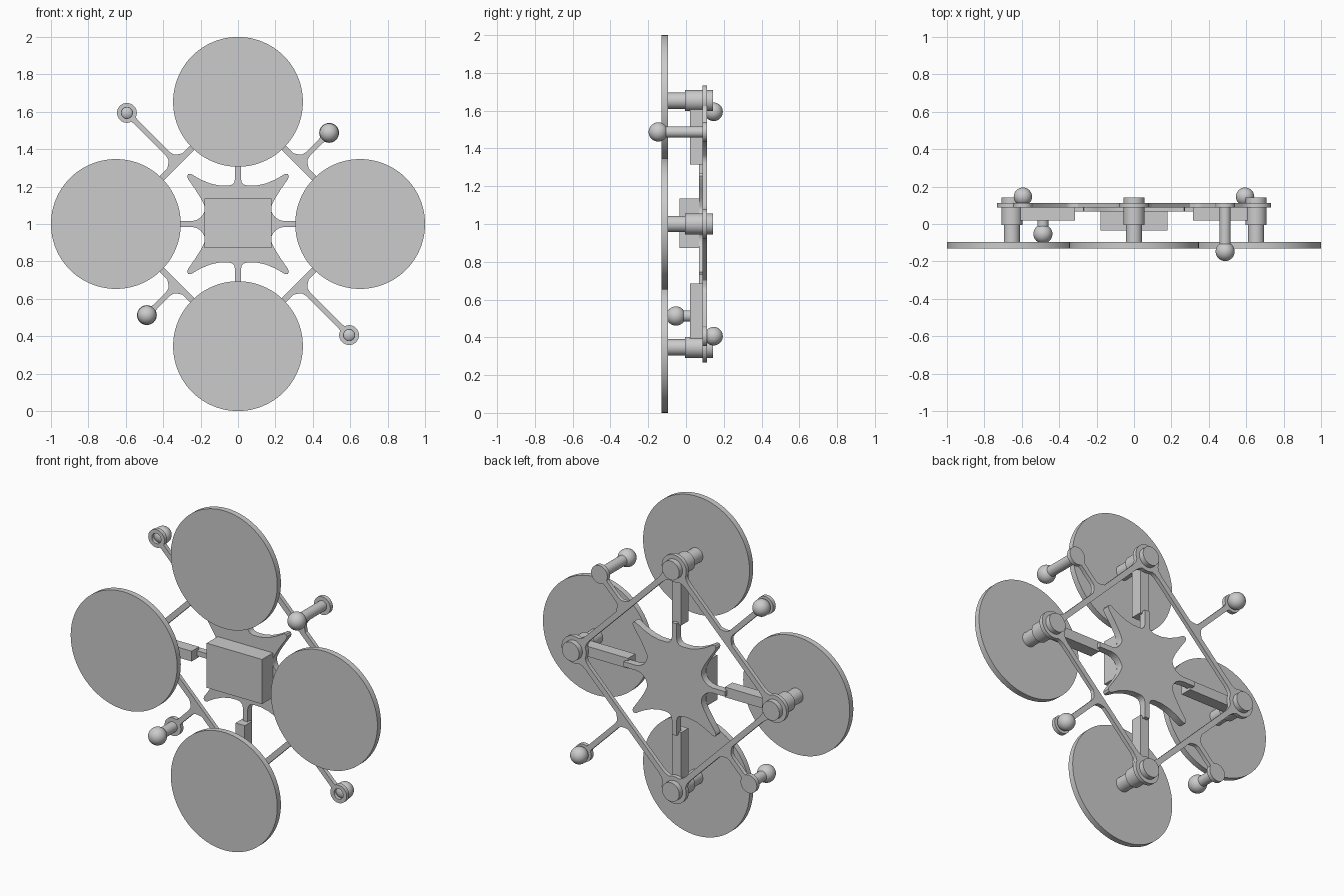
import bpy, bmesh
from math import cos, sin, pi, radians, hypot

if "Cube" in bpy.data.objects:
    bpy.data.objects.remove(bpy.data.objects["Cube"])

CZ = 1.0        # height of the drone centre
R = 0.653       # motor distance from centre
PY0, PY1 = 0.088, 0.112   # frame plate depth


def finish(name, bm, smooth=True):
    bmesh.ops.remove_doubles(bm, verts=bm.verts, dist=1e-5)
    bmesh.ops.recalc_face_normals(bm, faces=bm.faces)
    me = bpy.data.meshes.new(name)
    bm.to_mesh(me)
    bm.free()
    ob = bpy.data.objects.new(name, me)
    bpy.context.collection.objects.link(ob)
    if smooth:
        bpy.ops.object.select_all(action='DESELECT')
        ob.select_set(True)
        bpy.context.view_layer.objects.active = ob
        bpy.ops.object.shade_smooth_by_angle(angle=radians(35))
    return ob


def prism(name, pts, y0, y1, ang=0.0, smooth=True):
    """Extrude an (x, z) outline along y, turned by ang about the centre."""
    bm = bmesh.new()
    c, s = cos(ang), sin(ang)
    vs = [bm.verts.new((x * c - z * s, y0, CZ + x * s + z * c)) for x, z in pts]
    f = bm.faces.new(vs)
    ext = bmesh.ops.extrude_face_region(bm, geom=[f])
    new = [g for g in ext['geom'] if isinstance(g, bmesh.types.BMVert)]
    bmesh.ops.translate(bm, verts=new, vec=(0, y1 - y0, 0))
    return finish(name, bm, smooth)


def lathe(name, prof, x, z, n=48):
    """Revolve an (r, y) profile about a y-axis through (x, CZ + z)."""
    bm = bmesh.new()
    rings = [[bm.verts.new((x + r * cos(2 * pi * i / n), y, CZ + z + r * sin(2 * pi * i / n)))
              for i in range(n)] for r, y in prof]
    for (a, pa), (b, pb) in zip(zip(rings, prof), zip(rings[1:], prof[1:])):
        if a is b:
            continue
        for i in range(n):
            j = (i + 1) % n
            bm.faces.new((a[i], a[j], b[j], b[i]))
    return finish(name, bm)


def disc(name, r, y0, y1, x, z, n=48):
    return lathe(name, [(0, y0), (r, y0), (r, y1), (0, y1)], x, z, n)


def ball(name, r, x, y, z):
    bm = bmesh.new()
    bmesh.ops.create_uvsphere(bm, u_segments=32, v_segments=16, radius=r)
    bmesh.ops.translate(bm, verts=bm.verts, vec=(x, y, CZ + z))
    return finish(name, bm)


def rect(x0, x1, z0, z1):
    return [(x0, z0), (x1, z0), (x1, z1), (x0, z1)]


def sym(half):
    """Mirror an upper half outline across the local x axis."""
    return half + [(x, -z) for x, z in reversed(half)]


# Star-shaped centre plate with thin arm stubs
q = [(0.33, 0.015), (0.25, 0.015), (0.222, 0.021), (0.2, 0.035), (0.184, 0.055),
     (0.177, 0.075), (0.178, 0.095), (0.197, 0.135), (0.23, 0.187), (0.267, 0.24),
     (0.272, 0.255), (0.266, 0.267), (0.252, 0.268), (0.2, 0.238), (0.15, 0.217),
     (0.1, 0.206), (0.055, 0.205), (0.033, 0.21), (0.02, 0.223), (0.015, 0.245), (0.015, 0.33)]
upper = q + [(-x, z) for x, z in reversed(q)]
prism("centre_plate", upper + [(x, -z) for x, z in reversed(upper)], 0.068, 0.11)

# Battery box on the front of the plate
prism("battery_box", rect(-0.18, 0.18, -0.128, 0.135), -0.034, 0.068, smooth=False)

# Four rotors, motors, end rings, arms and diagonal struts
H = R / 2 ** 0.5     # strut distance from centre, and half its length
strut = [(0.05, -H + 0.06), (0.03, -H + 0.075), (0.02, -H + 0.095), (0.016, -H + 0.125)]
strut = strut + [(x, -y) for x, y in reversed(strut)]
strut_outline = [(H + x, y) for x, y in strut] + [(H - x, y) for x, y in reversed(strut)]
for i, side in enumerate(("right", "top", "left", "bottom")):
    a = i * pi / 2
    x, z = R * cos(a), R * sin(a)
    disc("rotor_disc_" + side, 0.347, -0.13, -0.096, x, z, 96)
    lathe("motor_" + side, [(0, -0.098), (0.043, -0.098), (0.043, -0.005), (0.056, -0.005),
                            (0.056, 0.143), (0, 0.143)], x, z)
    disc("motor_ring_" + side, 0.08, PY0, PY1, x, z)
    prism("arm_" + side, rect(0.316, R - 0.02, -0.03, 0.03), 0.02, 0.089, a, smooth=False)
    prism("strut_" + side, strut_outline, PY0, PY1, a + pi / 4)

# Diagonal legs: two carry a front ball on a post, two carry a back ball on a ring
legs = [("upper_right", 45, 0.689, -0.147), ("lower_left", 225, 0.689, -0.053),
        ("upper_left", 135, 0.84, None), ("lower_right", 315, 0.84, None)]
for name, deg, d, by in legs:
    a = radians(deg)
    x, z = d * cos(a), d * sin(a)
    prism("leg_" + name, sym([(H, 0.062), (H + 0.016, 0.056), (H + 0.03, 0.035),
                              (H + 0.045, 0.02), (H + 0.065, 0.015), (d - 0.06, 0.015),
                              (d - 0.036, 0.022)]), PY0, PY1, a)
    if by is None:
        lathe("leg_ring_" + name, [(0.03, PY0), (0.053, PY0), (0.053, PY1),
                                   (0.03, PY1), (0.03, PY0)], x, z)
        ball("back_ball_" + name, 0.049, x, 0.146, z)
    else:
        disc("leg_pad_" + name, 0.053, PY0, PY1, x, z)
        disc("post_" + name, 0.03, by + 0.02, PY0 + 0.01, x, z, 32)
        ball("front_ball_" + name, 0.051, x, by, z)
